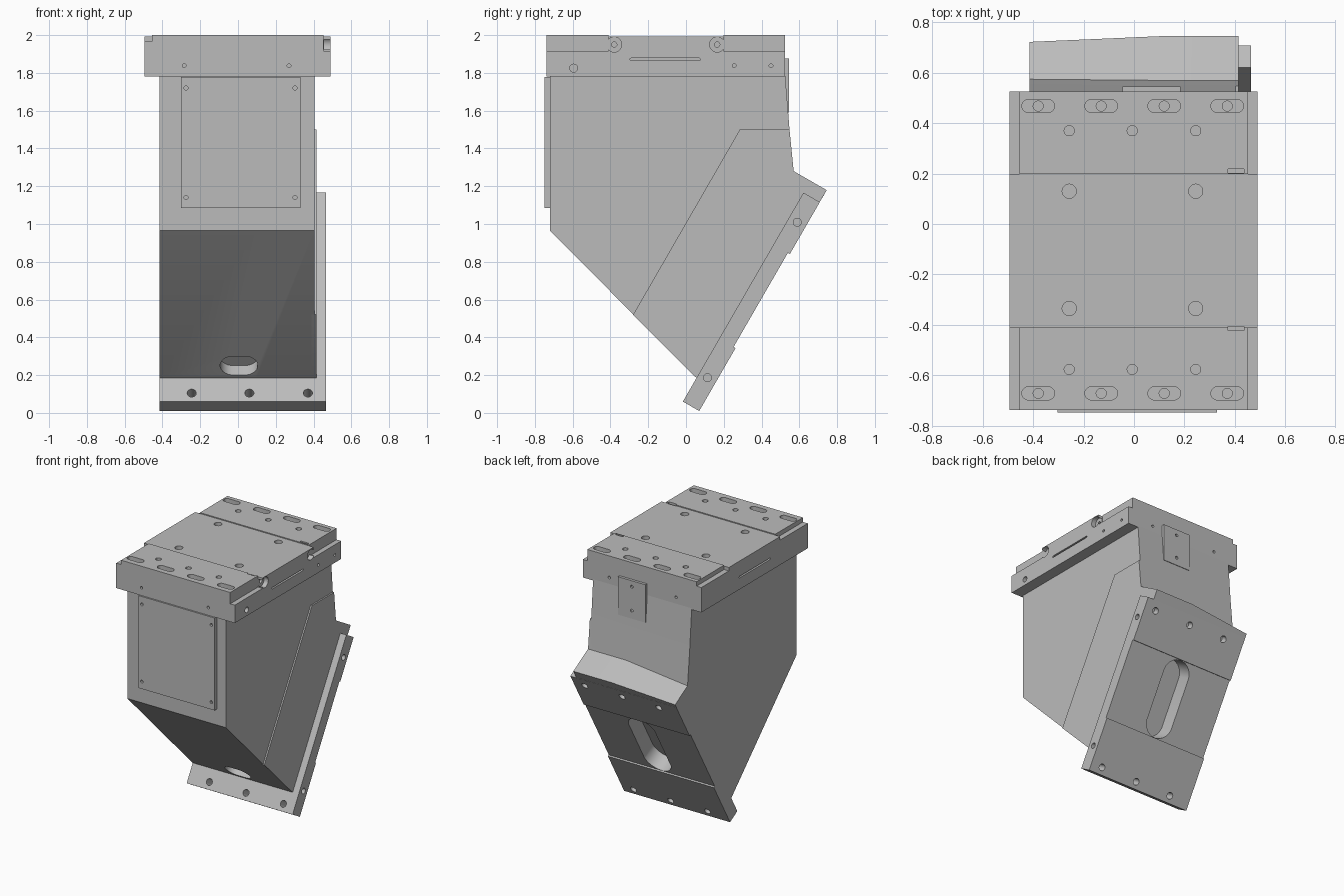
import bpy, bmesh, math
from mathutils import Vector as V

if "Cube" in bpy.data.objects:
    bpy.data.objects.remove(bpy.data.objects["Cube"])

grey = bpy.data.materials.new("machined_grey")
grey.use_nodes = True
colour = (0.5, 0.5, 0.5, 1)
grey.diffuse_color = colour
grey.node_tree.nodes["Principled BSDF"].inputs["Base Color"].default_value = colour

X, Y, Z = V((1, 0, 0)), V((0, 1, 0)), V((0, 0, 1))


def loft(bm, rings):
    """Skin matching rings of points and cap both ends."""
    rows = [[bm.verts.new(p) for p in ring] for ring in rings]
    n = len(rows[0])
    for a, b in zip(rows, rows[1:]):
        for i in range(n):
            j = (i + 1) % n
            bm.faces.new((a[i], a[j], b[j], b[i]))
    bm.faces.new(rows[0])
    bm.faces.new(rows[-1])


def sections(bm, *profiles):
    """Loft side profiles (y, z) placed at given x."""
    loft(bm, [[(x, y, z) for y, z in pts] for x, pts in profiles])


def box(bm, x0, x1, y0, y1, z0, z1):
    rect = [(y0, z0), (y1, z0), (y1, z1), (y0, z1)]
    sections(bm, (x0, rect), (x1, rect))


def bore(bm, centre, axis, r, depth, along=None, half=0):
    """Round hole, or a slot when half is given, sunk against the axis."""
    c, n = V(centre), V(axis).normalized()
    u = V(along) if along else n.orthogonal()
    u.normalize()
    v = n.cross(u)
    ring = []
    for i in range(24):
        a = (i + 0.5) * math.tau / 24
        ca = math.cos(a)
        ring.append(c + u * (r * ca + math.copysign(half, ca)) + v * r * math.sin(a))
    loft(bm, [[p + n * 0.02 for p in ring], [p - n * depth for p in ring]])


def mesh_object(name, bm):
    bmesh.ops.recalc_face_normals(bm, faces=bm.faces)
    me = bpy.data.meshes.new(name)
    bm.to_mesh(me)
    bm.free()
    ob = bpy.data.objects.new(name, me)
    bpy.context.collection.objects.link(ob)
    return ob


def part(name, bm, cuts=None):
    ob = mesh_object(name, bm)
    if cuts:
        cutter = mesh_object(name + "_cutter", cuts)
        cutter.hide_render = True
        mod = ob.modifiers.new("cut", "BOOLEAN")
        mod.object, mod.operation, mod.solver = cutter, "DIFFERENCE", "EXACT"
        mod.use_self = True
        deps = bpy.context.evaluated_depsgraph_get()
        me = bpy.data.meshes.new_from_object(ob.evaluated_get(deps))
        ob.modifiers.clear()
        ob.data = me
        bpy.data.objects.remove(cutter)
    ob.data.materials.clear()
    ob.data.materials.append(grey)
    bpy.ops.object.select_all(action="DESELECT")
    ob.select_set(True)
    bpy.context.view_layer.objects.active = ob
    bpy.ops.object.shade_smooth_by_angle(angle=math.radians(30))
    return ob


# Frame of the tilted mounting plate: up along it, and inwards
UP, IN = V((0, 0.5, 0.866)), V((0, -0.866, 0.5))
FOOT = V((0, 0.07, 0.01))


def tilt(u, w, x=0):
    return FOOT + UP * u + IN * w + X * x


def yz(u, w):
    p = tilt(u, w)
    return (p.y, p.z)


# Main body, its rear ledge dropping toward the -x side
def body_profile(drop):
    return [(-0.72, 1.79), (-0.72, 0.965), (0.05, 0.19), yz(0.14, 0.05),
            yz(1.26, 0.05), yz(1.26, 0.001), yz(1.35 - drop, 0),
            (0.57 + drop * 0.1, 1.28 - drop * 1.2), (0.548, 1.5), (0.525, 1.79)]


bm, cuts = bmesh.new(), bmesh.new()
sections(bm, (-0.415, body_profile(0.045)), (0.1, body_profile(0)), (0.404, body_profile(0)))
bore(cuts, (0.005, -0.01, 0.25), (0, -1, -1), 0.07, 0.07, X, 0.03)
bore(cuts, (0.404, -0.12, 0.5), X, 0.008, 0.02)
bore(cuts, tilt(0.672, 0, 0.025), -IN, 0.11, 0.13, UP, 0.175)
part("body", bm, cuts)

# Raised cheek on the +x side
bm = bmesh.new()
cheek = [(-0.28, 0.52), (0.05, 0.19), yz(0.14, 0.05), yz(1.26, 0.05), yz(1.26, 0.001),
         yz(1.35, 0), (0.57, 1.28), (0.548, 1.5), (0.285, 1.5)]
sections(bm, (0.39, cheek), (0.415, cheek))
part("side_cheek", bm)

# Tilted mounting plate with recessed middle, pocket and bolt holes
bm, cuts = bmesh.new(), bmesh.new()
plate = [yz(0, 0), yz(0.385, 0), yz(0.385, 0.012), yz(0.96, 0.012), yz(0.96, 0),
         yz(1.277, 0), yz(1.277, 0.1), yz(0, 0.1)]
sections(bm, (-0.415, plate), (0.465, plate))
bore(cuts, tilt(0.672, 0, 0.025), -IN, 0.11, 0.13, UP, 0.175)
for x in (-0.245, 0.06, 0.37):
    bore(cuts, tilt(0.052, 0, x), -IN, 0.024, 0.12)
    bore(cuts, tilt(1.207, 0, x), -IN, 0.024, 0.06)
for u in (0.175, 1.125):
    bore(cuts, tilt(u, 0.05, 0.465), X, 0.021, 0.03)
part("mounting_plate", bm, cuts)

# Top plate with lowered middle, corner steps, slots and holes
bm, cuts = bmesh.new(), bmesh.new()
top = [(-0.738, 1.78), (0.525, 1.78), (0.525, 2.0), (0.198, 2.0), (0.198, 1.993),
       (-0.41, 1.993), (-0.41, 2.0), (-0.738, 2.0)]
sections(bm, (-0.495, top), (0.49, top))
for y0, y1 in ((-0.8, -0.41), (0.198, 0.6)):
    box(cuts, 0.452, 0.6, y0, y1, 1.915, 2.1)
    box(cuts, -0.6, -0.455, y0, y1, 1.967, 2.1)
for y in (0.468, -0.672):
    for x in (-0.38, -0.13, 0.12, 0.37):
        bore(cuts, (x, y, 2), Z, 0.026, 0.03, X, 0.039)
        bore(cuts, (x, y, 1.99), Z, 0.02, 0.1)
for x in (-0.257, -0.007, 0.245):
    for y in (0.37, -0.577):
        bore(cuts, (x, y, 2), Z, 0.02, 0.04)
for x in (-0.257, 0.245):
    for y in (0.13, -0.335):
        bore(cuts, (x, y, 2), Z, 0.028, 0.04)
for y in (0.21, -0.415):
    box(cuts, 0.372, 0.437, y - 0.008, y + 0.008, 1.975, 2.1)
for y in (-0.38, 0.165):
    bore(cuts, (0.49, y, 1.95), X, 0.04, 0.035)
    bore(cuts, (0.46, y, 1.95), X, 0.014, 0.04)
for x, side in ((0.49, X), (-0.495, -X)):
    bore(cuts, (x, -0.11, 1.872), side, 0.006, 0.03, Y, 0.18)
bore(cuts, (0.49, -0.595, 1.825), X, 0.021, 0.03)
for y in (0.255, 0.45):
    bore(cuts, (0.49, y, 1.838), X, 0.01, 0.02)
for x in (-0.285, 0.27):
    bore(cuts, (x, -0.738, 1.838), -Y, 0.01, 0.02)
    bore(cuts, (x, 0.525, 1.838), Y, 0.01, 0.02)
part("top_plate", bm, cuts)

# Front access cover with corner screw holes
bm, cuts = bmesh.new(), bmesh.new()
box(bm, -0.303, 0.33, -0.748, -0.71, 1.085, 1.779)
for x in (-0.275, 0.302):
    for z in (1.14, 1.72):
        bore(cuts, (x, -0.748, z), -Y, 0.011, 0.015)
part("front_cover", bm, cuts)

# Rear tab joining the top plate and body
bm, cuts = bmesh.new(), bmesh.new()
box(bm, -0.045, 0.185, 0.515, 0.545, 1.59, 1.875)
for z in (1.65, 1.83):
    bore(cuts, (0.07, 0.545, z), Y, 0.011, 0.015)
part("rear_tab", bm, cuts)
